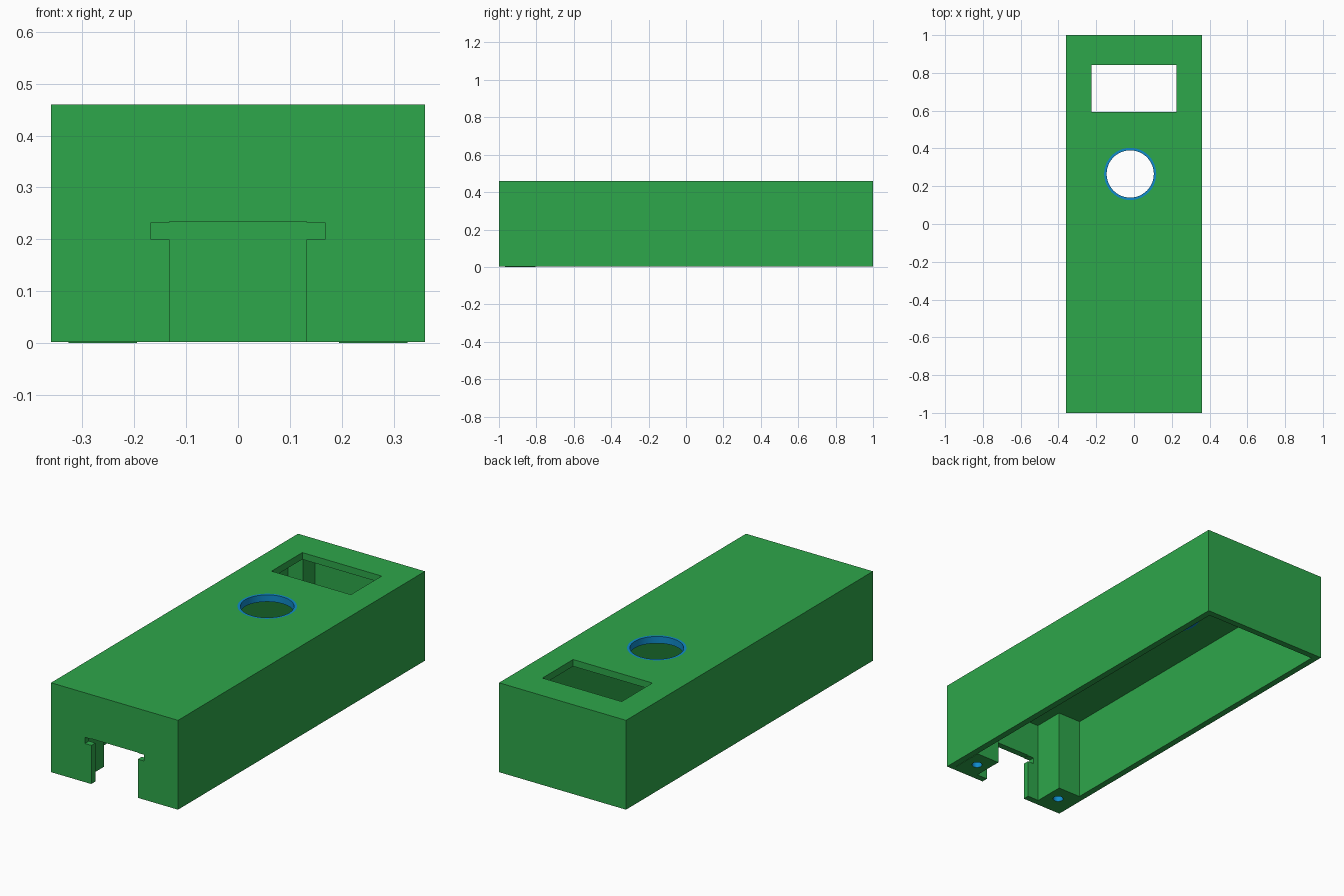
import bpy, bmesh, math
from mathutils import Matrix

if "Cube" in bpy.data.objects:
    bpy.data.objects.remove(bpy.data.objects["Cube"])


def material(name, color):
    m = bpy.data.materials.new(name)
    m.diffuse_color = (*color, 1)
    m.use_nodes = True
    m.node_tree.nodes["Principled BSDF"].inputs["Base Color"].default_value = m.diffuse_color
    return m


green = material("green plastic", (0.027, 0.385, 0.069))
blue = material("blue", (0.005, 0.26, 0.60))


def finish(name, bm, mat):
    mesh = bpy.data.meshes.new(name)
    bm.to_mesh(mesh)
    bm.free()
    mesh.materials.append(mat)
    ob = bpy.data.objects.new(name, mesh)
    bpy.context.collection.objects.link(ob)
    return ob


def box(name, x, y, z, mat=green):
    bm = bmesh.new()
    bmesh.ops.create_cube(bm, size=1)
    for v in bm.verts:
        v.co = [lo + (c + 0.5) * (hi - lo) for c, (lo, hi) in zip(v.co, (x, y, z))]
    return finish(name, bm, mat)


def cylinder(name, x, y, z, r, mat=blue, sides=48):
    bm = bmesh.new()
    bmesh.ops.create_cone(bm, cap_ends=True, segments=sides, radius1=r, radius2=r,
                          depth=z[1] - z[0],
                          matrix=Matrix.Translation((x, y, (z[0] + z[1]) / 2)))
    return finish(name, bm, mat)


def cut(ob, cutter):
    mod = ob.modifiers.new("cut", 'BOOLEAN')
    mod.operation = 'DIFFERENCE'
    mod.solver = 'EXACT'
    mod.material_mode = 'TRANSFER'
    mod.object = cutter
    bpy.context.view_layer.objects.active = ob
    bpy.ops.object.modifier_apply(modifier=mod.name)
    bpy.data.objects.remove(cutter)


def smooth(ob):
    bpy.ops.object.select_all(action='DESELECT')
    ob.select_set(True)
    bpy.context.view_layer.objects.active = ob
    bpy.ops.object.shade_smooth_by_angle(angle=math.radians(30))


HX, IX, IY, ROOF, TOP = 0.36, 0.327, 0.967, 0.425, 0.46
HOLE = (-0.02, 0.265)

# Hollow housing, open underneath
housing = box("housing", (-HX, HX), (-1, 1), (0.002, TOP))
cut(housing, box("cavity", (-IX, IX), (-IY, IY), (-0.1, ROOF)))
# T-shaped slot through the front wall
cut(housing, box("slot_stem", (-0.132, 0.132), (-1.1, -0.9), (-0.1, 0.234)))
cut(housing, box("slot_bar", (-0.168, 0.168), (-1.1, -0.9), (0.2, 0.232)))
# Rectangular window and round opening in the roof
cut(housing, box("window", (-0.225, 0.225), (0.593, 0.842), (0.38, 0.6)))
cut(housing, cylinder("opening", *HOLE, (0.38, 0.6), 0.138))

# Blue lining of the round opening
lining = cylinder("opening_lining", *HOLE, (ROOF, TOP), 0.138)
cut(lining, cylinder("bore", *HOLE, (0.3, 0.6), 0.125))
smooth(lining)

for side, s in (("left", -1), ("right", 1)):
    # Front screw posts with blue screw holes
    post = box(f"front_post_{side}", sorted((s * 0.195, s * IX)), (-IY, -0.805), (0, ROOF))
    cut(post, cylinder("screw_hole", s * 0.26, -0.89, (-0.1, 0.2), 0.025, sides=24))
    smooth(post)
    # Short corner posts under the roof at the back
    box(f"back_post_{side}", sorted((s * 0.24, s * IX)), (0.87, IY), (0.2, ROOF))
